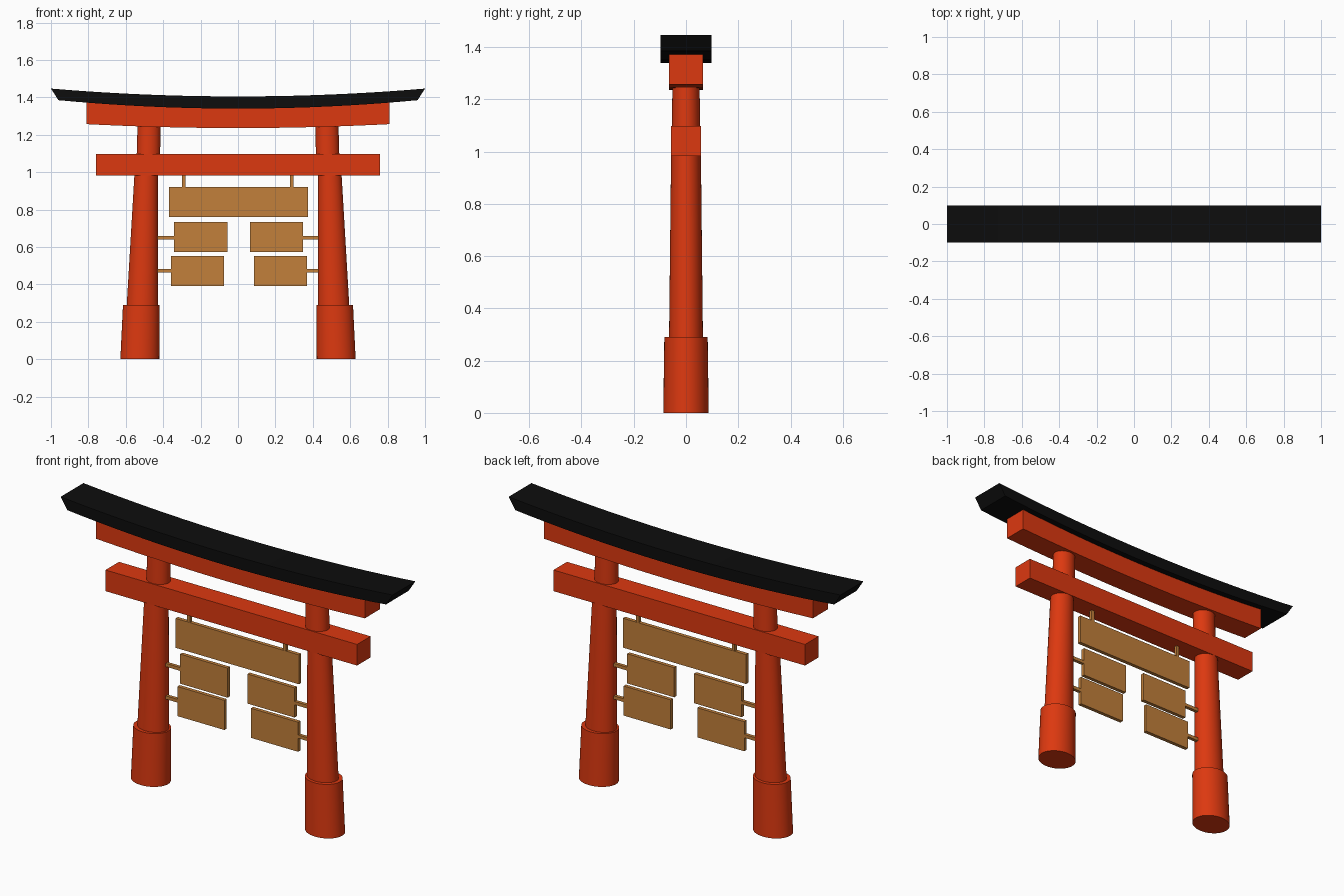
import bpy, bmesh, math

if "Cube" in bpy.data.objects:
    bpy.data.objects.remove(bpy.data.objects["Cube"])


def material(name, rgb):
    m = bpy.data.materials.new(name)
    m.diffuse_color = (*rgb, 1)
    m.use_nodes = True
    m.node_tree.nodes["Principled BSDF"].inputs["Base Color"].default_value = m.diffuse_color
    return m


RED = material("vermilion paint", (0.72, 0.04, 0.005))
BLACK = material("black roof", (0.004, 0.004, 0.004))
WOOD = material("ochre wood", (0.54, 0.215, 0.043))


def finish(name, bm, mat, smooth=False):
    bmesh.ops.recalc_face_normals(bm, faces=bm.faces[:])
    me = bpy.data.meshes.new(name)
    bm.to_mesh(me)
    bm.free()
    me.materials.append(mat)
    ob = bpy.data.objects.new(name, me)
    bpy.context.collection.objects.link(ob)
    if smooth:
        bpy.ops.object.select_all(action='DESELECT')
        ob.select_set(True)
        bpy.context.view_layer.objects.active = ob
        bpy.ops.object.shade_smooth_by_angle(angle=math.radians(35))
    return ob


def box(name, x0, x1, z0, z1, depth, mat):
    bm = bmesh.new()
    bmesh.ops.create_cube(bm, size=1)
    for v in bm.verts:
        v.co = ((x0 + x1) / 2 + v.co.x * (x1 - x0), v.co.y * depth,
                (z0 + z1) / 2 + v.co.z * (z1 - z0))
    return finish(name, bm, mat)


def curved_beam(name, low, high, depth, mat, n=20):
    """low/high = (half length, height in the middle, height at the ends)."""
    bm = bmesh.new()
    rings = []
    for i in range(n + 1):
        t = 2 * i / n - 1
        ring = []
        for (half, mid, end), y in ((low, -1), (low, 1), (high, 1), (high, -1)):
            ring.append(bm.verts.new((t * half, y * depth / 2, mid + (end - mid) * t * t)))
        rings.append(ring)
    for a, b in zip(rings, rings[1:]):
        for k in range(4):
            bm.faces.new((a[k], a[(k + 1) % 4], b[(k + 1) % 4], b[k]))
    bm.faces.new(rings[0])
    bm.faces.new(rings[-1])
    return finish(name, bm, mat, True)


def post(name, side, bottom, top, n=40):
    """bottom/top = (centre x, z, radius x, radius y) of a leaning oval post."""
    bm = bmesh.new()
    rings = []
    for cx, z, rx, ry in (bottom, top):
        rings.append([bm.verts.new((side * cx + rx * math.cos(a), ry * math.sin(a), z))
                      for a in (2 * math.pi * i / n for i in range(n))])
    for k in range(n):
        j = (k + 1) % n
        bm.faces.new((rings[0][k], rings[0][j], rings[1][j], rings[1][k]))
    for r in rings:
        bm.faces.new(r)
    return finish(name, bm, RED, True)


# Roof and the curved beam below it
curved_beam("roof", (0.96, 1.34, 1.385), (1.0, 1.405, 1.447), 0.196, BLACK)
curved_beam("upper_beam", (0.81, 1.236, 1.257), (0.81, 1.345, 1.377), 0.13, RED)

# Straight tie beam
box("tie_beam", -0.758, 0.758, 0.983, 1.098, 0.116, RED)

# Pillars in three pieces
for side, label in ((-1, "left"), (1, "right")):
    post(label + "_pillar_base", side, (0.525, 0, 0.104, 0.087), (0.517, 0.29, 0.098, 0.083))
    post(label + "_pillar", side, (0.512, 0.27, 0.084, 0.065), (0.491, 1.0, 0.062, 0.057))
    post(label + "_pillar_top", side, (0.479, 1.08, 0.063, 0.054), (0.476, 1.26, 0.061, 0.052))

# Large hanging board with two hangers
box("main_board", -0.369, 0.374, 0.76, 0.92, 0.02, WOOD)
for i, x in enumerate((-0.291, 0.287)):
    box(f"hanger_{i + 1}", x - 0.009, x + 0.009, 0.91, 0.99, 0.018, WOOD)

# Small boards held by side brackets
boards = (("upper_left", -0.342, -0.056, 0.572, 0.65), ("upper_right", 0.064, 0.348, 0.572, 0.65),
          ("lower_left", -0.358, -0.075, 0.391, 0.473), ("lower_right", 0.085, 0.369, 0.391, 0.473))
for label, x0, x1, z, zb in boards:
    box(label + "_board", x0, x1, z, z + 0.161, 0.02, WOOD)
    b0, b1 = (-0.45, x0 + 0.01) if x0 < 0 else (x1 - 0.01, 0.45)
    box(label + "_bracket", b0, b1, zb - 0.009, zb + 0.009, 0.018, WOOD)
